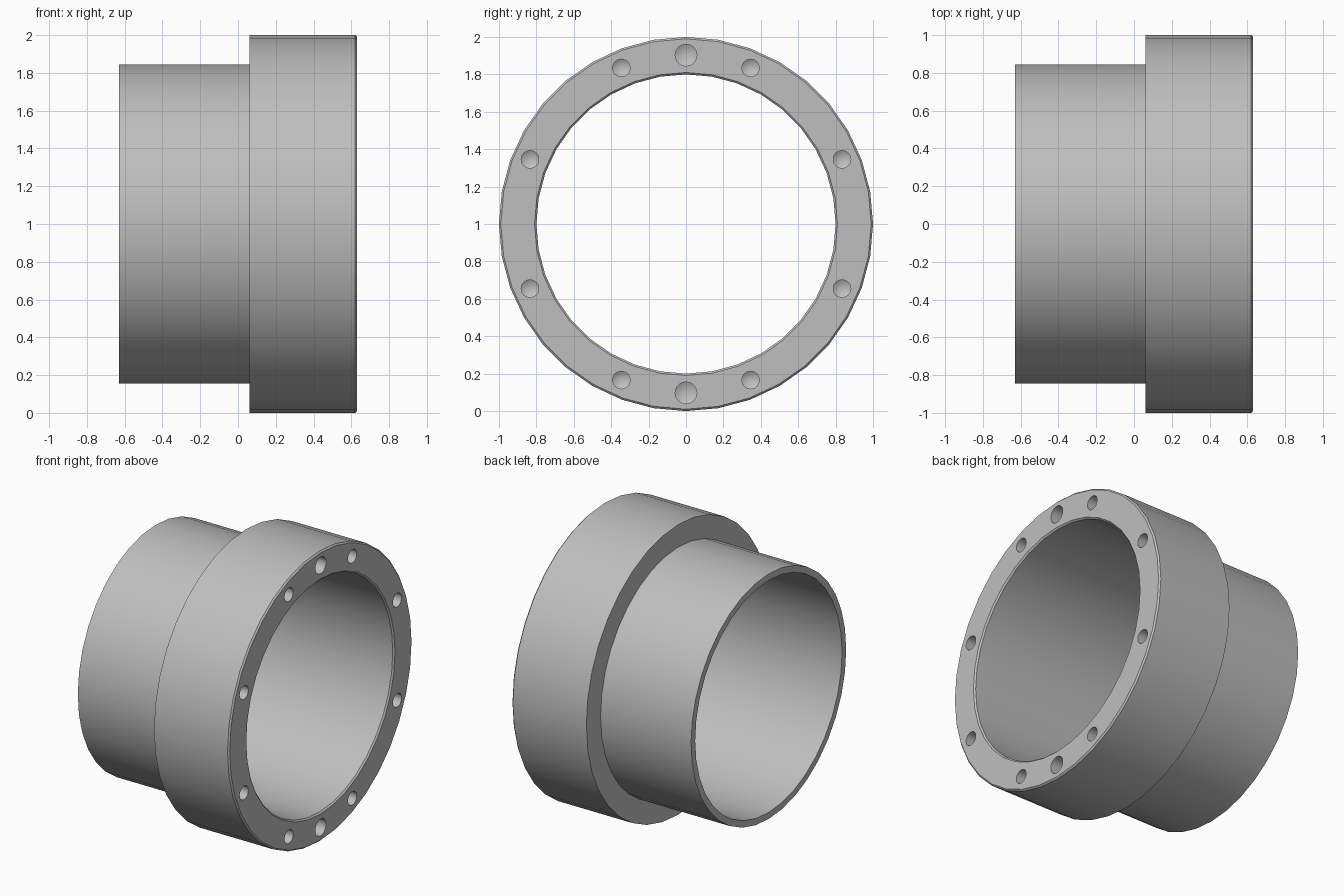
import bpy
import bmesh
from math import cos, sin, pi, radians
from mathutils import Matrix, Vector

if "Cube" in bpy.data.objects:
    bpy.data.objects.remove(bpy.data.objects["Cube"], do_unlink=True)

# Single grey material
metal = bpy.data.materials.new("grey_metal")
metal.use_nodes = True
GREY = (0.52, 0.52, 0.52, 1)
metal.diffuse_color = GREY
metal.node_tree.nodes["Principled BSDF"].inputs["Base Color"].default_value = GREY


def revolve(name, profile, sides, closed=False):
    """Revolve (x, radius) points round the X axis; radius 0 makes a tip."""
    bm = bmesh.new()
    rings = []
    for x, r in profile:
        if r == 0:
            rings.append([bm.verts.new((x, 0, 0))] * sides)
        else:
            rings.append([bm.verts.new((x, r * sin(2 * pi * i / sides), r * cos(2 * pi * i / sides)))
                          for i in range(sides)])
    pairs = list(zip(rings, rings[1:]))
    if closed:
        pairs.append((rings[-1], rings[0]))
    for a, b in pairs:
        for i in range(sides):
            j = (i + 1) % sides
            corners = list(dict.fromkeys((a[i], a[j], b[j], b[i])))
            bm.faces.new(corners)
    bmesh.ops.recalc_face_normals(bm, faces=bm.faces)
    mesh = bpy.data.meshes.new(name)
    bm.to_mesh(mesh)
    bm.free()
    mesh.materials.append(metal)
    obj = bpy.data.objects.new(name, mesh)
    bpy.context.collection.objects.link(obj)
    return obj


# Flanged sleeve: thin tube, wide collar, chamfered front rim
sleeve = revolve("flanged_sleeve", [
    (-0.63, 0.80), (-0.63, 0.845), (0.06, 0.845), (0.06, 1.0),
    (0.62, 1.0), (0.63, 0.99), (0.63, 0.81), (0.62, 0.80)], 36, closed=True)
sleeve.data.transform(Matrix.Translation((0, 0, 1)))

# Blind drilled holes in the collar face: two large, eight small
holes = [(a, 0.058) for a in (0, 180)]
holes += [(a, 0.047) for a in (22.5, 67.5, 112.5, 157.5, 202.5, 247.5, 292.5, 337.5)]
for angle, radius in holes:
    drill = revolve("hole_cutter", [(0.7, 0), (0.7, radius), (0.38, radius), (0.35, 0)], 24)
    a = radians(angle)
    drill.data.transform(Matrix.Translation(Vector((0, 0.903 * sin(a), 1 + 0.903 * cos(a)))))
    drill.hide_render = True
    cut = sleeve.modifiers.new("hole", 'BOOLEAN')
    cut.operation = 'DIFFERENCE'
    cut.solver = 'EXACT'
    cut.object = drill
    bpy.context.view_layer.objects.active = sleeve
    bpy.ops.object.modifier_apply(modifier=cut.name)
    bpy.data.objects.remove(drill, do_unlink=True)

# Smooth walls, crisp rims
bpy.ops.object.select_all(action='DESELECT')
sleeve.select_set(True)
bpy.context.view_layer.objects.active = sleeve
bpy.ops.object.shade_smooth_by_angle(angle=radians(30))
